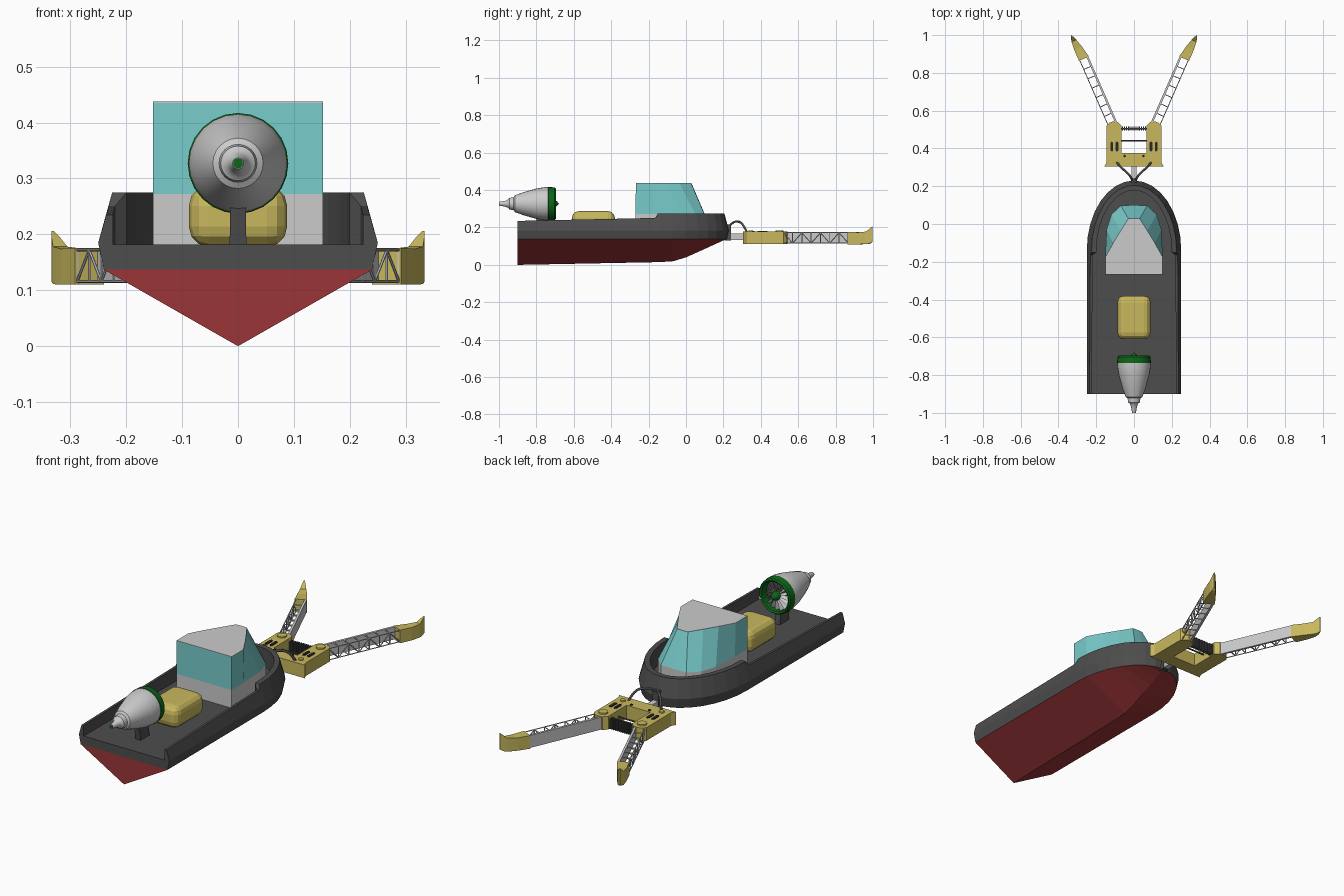
import bpy, bmesh
from math import sin, cos, pi, radians
from mathutils import Vector

if "Cube" in bpy.data.objects:
    bpy.data.objects.remove(bpy.data.objects["Cube"])


def material(name, rgb):
    m = bpy.data.materials.new(name)
    m.diffuse_color = (*rgb, 1)
    m.use_nodes = True
    m.node_tree.nodes["Principled BSDF"].inputs["Base Color"].default_value = m.diffuse_color
    return m


RED = material("red", (0.33, 0.035, 0.038))
DARK = material("charcoal", (0.075, 0.075, 0.075))
CYAN = material("glass", (0.19, 0.6, 0.6))
YELLOW = material("yellow", (0.58, 0.48, 0.11))
GREEN = material("green", (0.004, 0.13, 0.01))
BLACK = material("black", (0.02, 0.02, 0.02))


def finish(name, bm, mat=None, mirror=False, smooth=0):
    bmesh.ops.remove_doubles(bm, verts=bm.verts, dist=1e-5)
    bmesh.ops.recalc_face_normals(bm, faces=bm.faces)
    me = bpy.data.meshes.new(name)
    bm.to_mesh(me)
    bm.free()
    ob = bpy.data.objects.new(name, me)
    bpy.context.collection.objects.link(ob)
    if mat:
        me.materials.append(mat)
    if smooth:
        bpy.ops.object.select_all(action='DESELECT')
        ob.select_set(True)
        bpy.context.view_layer.objects.active = ob
        bpy.ops.object.shade_smooth_by_angle(angle=radians(smooth))
    if mirror:
        ob.modifiers.new("mirror", 'MIRROR')
    return ob


def loft(name, rows, mat=None, closed=False, cap0=False, cap1=False, **kw):
    """Skin a list of equally long point rows."""
    bm = bmesh.new()
    vs = [[bm.verts.new(p) for p in r] for r in rows]
    n = len(rows[0])
    for a, b in zip(vs, vs[1:]):
        for i in range(n if closed else n - 1):
            j = (i + 1) % n
            bm.faces.new((a[i], a[j], b[j], b[i]))
    if cap0:
        bm.faces.new(vs[0])
    if cap1:
        bm.faces.new(vs[-1])
    return finish(name, bm, mat, **kw)


def prism(name, outline, z0, z1, mat=None, **kw):
    return loft(name, [[(x, y, z) for x, y in outline] for z in (z0, z1)],
                mat, closed=True, cap0=True, cap1=True, **kw)


def box(name, x0, x1, y0, y1, z0, z1, mat=None, **kw):
    return prism(name, [(x0, y0), (x1, y0), (x1, y1), (x0, y1)], z0, z1, mat, **kw)


def lathe(name, profile, mat=None, segs=24, z=0.327, **kw):
    """Revolve (y, r) points about the engine axis."""
    rows = [[(r * cos(2 * pi * i / segs), y, z + r * sin(2 * pi * i / segs))
             for i in range(segs)] for y, r in profile]
    return loft(name, rows, mat, closed=True, smooth=35, **kw)


def rods(name, pairs, r, mat=None, sides=6, **kw):
    bm = bmesh.new()
    for p, q in pairs:
        p, q = Vector(p), Vector(q)
        rot = (q - p).to_track_quat('Z', 'Y').to_matrix().to_4x4()
        rot.translation = (p + q) / 2
        bmesh.ops.create_cone(bm, cap_ends=True, segments=sides, radius1=r,
                              radius2=r, depth=(q - p).length, matrix=rot)
    return finish(name, bm, mat, **kw)


# Hull: stations along the half outline (x, y, normal, rail height, rail thickness)
stations = [(0.25, -0.9, 1, 0, 0.235, 0.012), (0.25, -0.165, 1, 0, 0.251, 0.012),
            (0.25, -0.15, 1, 0, 0.275, 0.026)]
for i in range(9):
    t = radians(90) * i / 8
    n = Vector((cos(t) / 0.25, sin(t) / 0.37)).normalized()
    stations.append((0.25 * cos(t), -0.14 + 0.37 * sin(t), n.x, n.y, 0.275, 0.026))
KEEL = [(-0.9, 0), (-0.08, 0.016), (0, 0.04), (0.1, 0.085), (0.205, 0.133), (0.3, 0.135)]


def keel_z(y):
    for (a, za), (b, zb) in zip(KEEL, KEEL[1:]):
        if y <= b:
            return za + (zb - za) * (y - a) / (b - a)


bottom, topside = [], []
for x, y, nx, ny, top, th in stations:
    def at(inset, z):
        return (max(0, x - nx * inset), y - ny * inset, z)
    rail = 0.025 * (top - 0.18) / 0.095
    ky = min(y, 0.205)
    bottom.append([(0, ky, keel_z(ky)), at(0.010, 0.137)])
    deck = at(rail + th, 0.182)
    topside.append([at(0.010, 0.137), at(0, 0.185), at(rail, top),
                    at(rail + th, top), deck, (0, deck[1], 0.182)])
loft("hull_bottom", bottom, RED, mirror=True)
loft("hull_topside_and_deck", topside, DARK, mirror=True)
for nm, pts, m in (("transom_lower", bottom[0] + [(0, -0.9, 0.137)], RED),
                   ("transom_upper", topside[0] + [(0, -0.9, 0.137)], DARK)):
    bm = bmesh.new()
    f = bm.faces.new([bm.verts.new(p) for p in pts])
    o = finish(nm, bm, m, mirror=True)
    if o.data.polygons[0].normal.y > 0:
        o.data.flip_normals()

# Cabin: grey base, wraparound glass, grey roof
sill = [(0, -0.27), (0.152, -0.27), (0.152, -0.17), (0.145, -0.03), (0.12, 0.05), (0.07, 0.098), (0, 0.1)]
roof = [(0, -0.268), (0.152, -0.268), (0.152, -0.175), (0.11, -0.10), (0.07, -0.035), (0.03, 0.028), (0, 0.03)]


def ring(o, z):
    return [(x, y, z) for x, y in o]


loft("cabin_base", [ring(sill, 0.18), ring(sill, 0.272)], mirror=True)
loft("cabin_glass", [ring(sill, 0.272), ring(roof, 0.435)], CYAN, mirror=True)
loft("cabin_roof", [ring(roof, 0.435), ring(roof, 0.438)], cap1=True, mirror=True)

# Fuel tank on deck
tank = box("deck_tank", -0.088, 0.088, -0.61, -0.38, 0.178, 0.287, YELLOW)
bev = tank.modifiers.new("bevel", 'BEVEL')
bev.width, bev.segments = 0.036, 3

# Jet engine: nacelle, intake, fan, strut
lathe("engine_nacelle", [(-1.0, 0), (-1.0, 0.01), (-0.965, 0.016), (-0.95, 0.023), (-0.945, 0.031),
                         (-0.922, 0.034), (-0.915, 0.045), (-0.87, 0.061), (-0.80, 0.081),
                         (-0.76, 0.088), (-0.735, 0.088)])
lathe("exhaust_plug", [(-1.001, 0), (-1.001, 0.009), (-0.995, 0.009)], GREEN, segs=12)
lathe("intake_ring", [(-0.737, 0.088), (-0.735, 0.09), (-0.703, 0.087), (-0.696, 0.081),
                      (-0.701, 0.073), (-0.74, 0.07)], GREEN)
lathe("intake_back", [(-0.738, 0.072), (-0.738, 0)], DARK)
lathe("fan_hub", [(-0.738, 0.022), (-0.705, 0.02), (-0.69, 0.013), (-0.68, 0)], GREEN, segs=16)
bm = bmesh.new()
for i in range(16):
    pts = []
    for r, da, y in ((0.018, -0.15, -0.73), (0.071, -0.1, -0.73), (0.071, 0.1, -0.712), (0.018, 0.15, -0.712)):
        a = 2 * pi * i / 16 + da
        pts.append(bm.verts.new((r * cos(a), y, 0.327 + r * sin(a))))
    bm.faces.new(pts)
finish("fan_blades", bm)
loft("engine_strut", [[(-w, a, z), (w, a, z), (w, b, z), (-w, b, z)]
                      for w, a, b, z in ((0.015, -0.79, -0.72, 0.18), (0.014, -0.80, -0.73, 0.25))],
     DARK, closed=True, cap0=True, cap1=True)

# Bow coupling and hoses
box("bow_coupling", -0.014, 0.014, 0.19, 0.31, 0.133, 0.167)
box("coupling_post", -0.016, 0.016, 0.205, 0.24, 0.13, 0.215, DARK)
cu = bpy.data.curves.new("hoses", 'CURVE')
cu.dimensions, cu.bevel_depth, cu.bevel_resolution = '3D', 0.006, 1
sp = cu.splines.new('NURBS')
path = [(0.004, 0.22, 0.195), (0.012, 0.245, 0.225), (0.04, 0.275, 0.235), (0.075, 0.305, 0.22), (0.09, 0.325, 0.175)]
sp.points.add(len(path) - 1)
for p, c in zip(sp.points, path):
    p.co = (*c, 1)
sp.use_endpoint_u = True
sp.order_u = 3
cu.materials.append(DARK)
hose = bpy.data.objects.new("hoses", cu)
bpy.context.collection.objects.link(hose)
hose.modifiers.new("mirror", 'MIRROR')

# Gripper frame: U-shaped yellow body with details
prism("gripper_frame", [(0, 0.305), (0.157, 0.305), (0.145, 0.325), (0.145, 0.52), (0.132, 0.535),
                        (0.115, 0.542), (0.085, 0.54), (0.066, 0.52), (0.066, 0.375), (0, 0.375)],
      0.112, 0.178, YELLOW, mirror=True)
for nm, y, r in (("front_pivot_cap", 0.5, 0.022), ("rear_pivot_cap", 0.345, 0.012)):
    rods(nm, [((0.107, y, 0.17), (0.107, y, 0.185))], r, YELLOW, sides=14, mirror=True)
for k, x in enumerate((0.083, 0.11)):
    prism(f"frame_slot_{k}", [(x, 0.39), (x + 0.007, 0.383), (x + 0.014, 0.39), (x + 0.014, 0.43),
                              (x + 0.007, 0.437), (x, 0.43)], 0.17, 0.182, BLACK, mirror=True)
rods("frame_bolts", [((0.05, 0.36, 0.17), (0.05, 0.36, 0.181))], 0.007, BLACK, sides=10, mirror=True)
rods("cross_rods", [((-0.07, 0.44, 0.145), (0.07, 0.44, 0.145)), ((-0.07, 0.505, 0.155), (0.07, 0.505, 0.155)),
                    ((-0.07, 0.505, 0.125), (0.07, 0.505, 0.125))], 0.004, DARK, sides=8)
for k in range(13):
    x = -0.06 + 0.01 * k
    box(f"grille_rib_{k}", x - 0.0025, x + 0.0025, 0.494, 0.516, 0.114, 0.166, DARK)


# Gripper arms: inner plate, outer truss and hooked tip in (along, across, z) coordinates
def arm(u, w, z):
    return (0.09 + 0.4 * u + 0.916 * w, 0.54 + 0.916 * u - 0.4 * w, z)


def arm_loft(name, secs, mat=None):
    loft(name, [[arm(u, a, lo), arm(u, b, lo), arm(u, b, hi), arm(u, a, hi)] for u, a, b, lo, hi in secs],
         mat, closed=True, cap0=True, cap1=True, mirror=True)


arm_loft("arm_plate", [(-0.02, 0, 0.011, 0.113, 0.175), (0.39, 0, 0.011, 0.113, 0.175)])
lo, hi, W, N = 0.116, 0.172, 0.05, 7
us = [0.38 * i / N for i in range(N + 1)]
truss = [(arm(-0.01, W, z), arm(0.385, W, z)) for z in (lo, hi)]
for i, u in enumerate(us):
    truss.append((arm(u, W, lo), arm(u, W, hi)))
    truss += [(arm(u, 0.008, z), arm(u, W, z)) for z in (lo, hi)]
    if i < N:
        a, b = (lo, hi) if i % 2 else (hi, lo)
        truss.append((arm(u, W, a), arm(us[i + 1], W, b)))
rods("arm_truss", truss, 0.0026, mirror=True)
arm_loft("arm_tip", [(0.378, -0.002, 0.055, 0.11, 0.176), (0.44, 0.01, 0.055, 0.11, 0.174),
                     (0.485, 0.023, 0.051, 0.111, 0.178), (0.503, 0.03, 0.046, 0.115, 0.195),
                     (0.516, 0.036, 0.041, 0.124, 0.206)], YELLOW)
